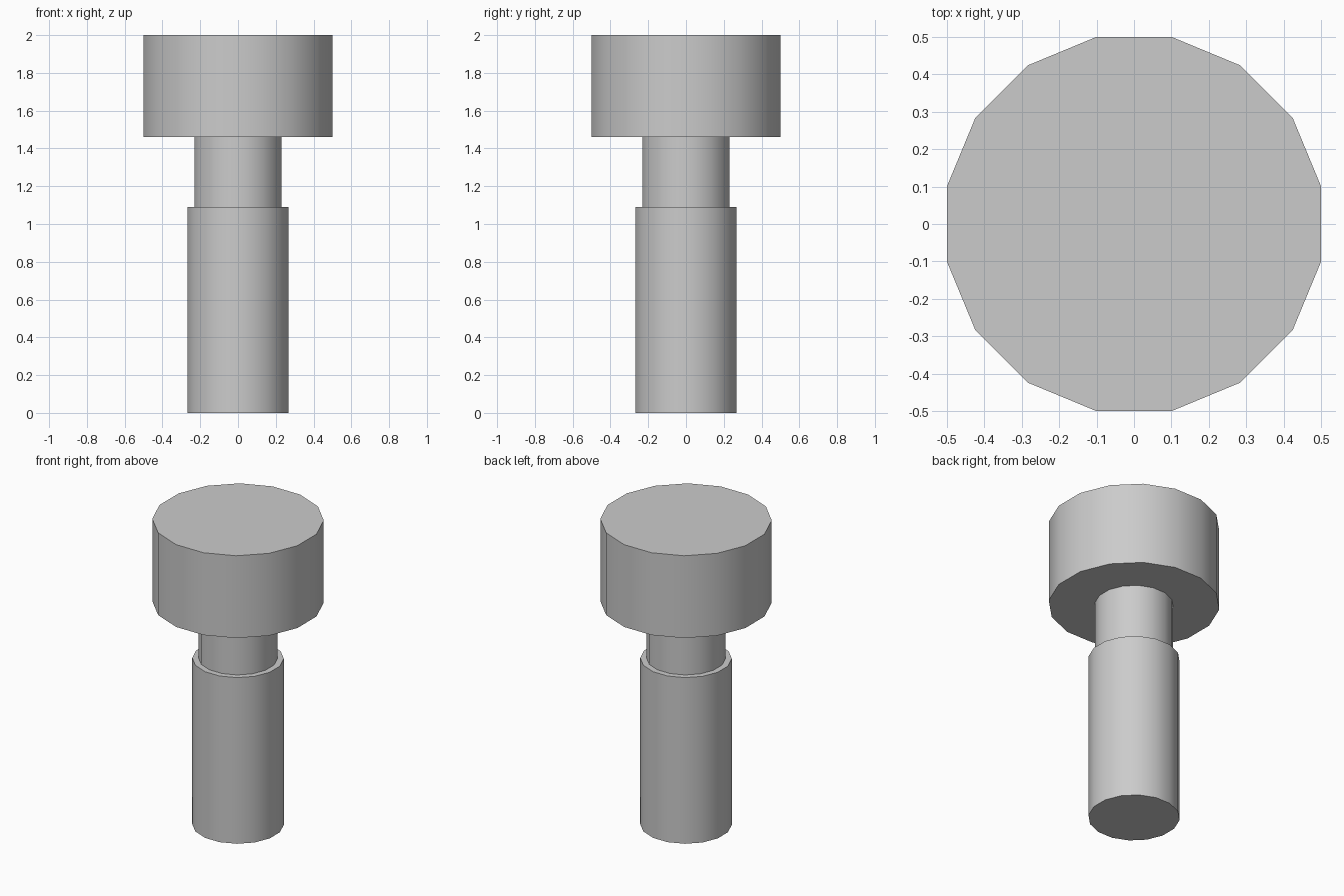
import bpy
import bmesh
import math

cube = bpy.data.objects.get("Cube")
if cube:
    bpy.data.objects.remove(cube, do_unlink=True)

SIDES = 16
HALF_STEP = math.pi / SIDES

# Plain grey metal
grey = bpy.data.materials.new("grey_metal")
grey.use_nodes = True
colour = (0.6, 0.6, 0.6, 1)
grey.diffuse_color = colour
grey.node_tree.nodes["Principled BSDF"].inputs["Base Color"].default_value = colour

# Stepped outline: (half width across flats, height) for shank, neck and head
profile = [(0.267, 0), (0.267, 1.09), (0.23, 1.09),
           (0.23, 1.46), (0.5, 1.46), (0.5, 2)]


def ring(bm, half_width, z):
    radius = half_width / math.cos(HALF_STEP)
    angles = [HALF_STEP * (2 * i + 1) for i in range(SIDES)]
    return [bm.verts.new((radius * math.cos(a), radius * math.sin(a), z)) for a in angles]


# One closed turned body, flat sides facing the axes
bm = bmesh.new()
rings = [ring(bm, w, z) for w, z in profile]
for low, high in zip(rings, rings[1:]):
    for i in range(SIDES):
        j = (i + 1) % SIDES
        bm.faces.new((low[i], low[j], high[j], high[i]))
bm.faces.new(rings[0][::-1])
bm.faces.new(rings[-1])
bmesh.ops.recalc_face_normals(bm, faces=bm.faces)

mesh = bpy.data.meshes.new("bolt_body")
bm.to_mesh(mesh)
bm.free()
mesh.materials.append(grey)
bolt = bpy.data.objects.new("bolt_body", mesh)
bpy.context.collection.objects.link(bolt)

# Smooth round the sides, sharp at the steps
bpy.ops.object.select_all(action='DESELECT')
bolt.select_set(True)
bpy.context.view_layer.objects.active = bolt
bpy.ops.object.shade_smooth_by_angle(angle=math.radians(30))
